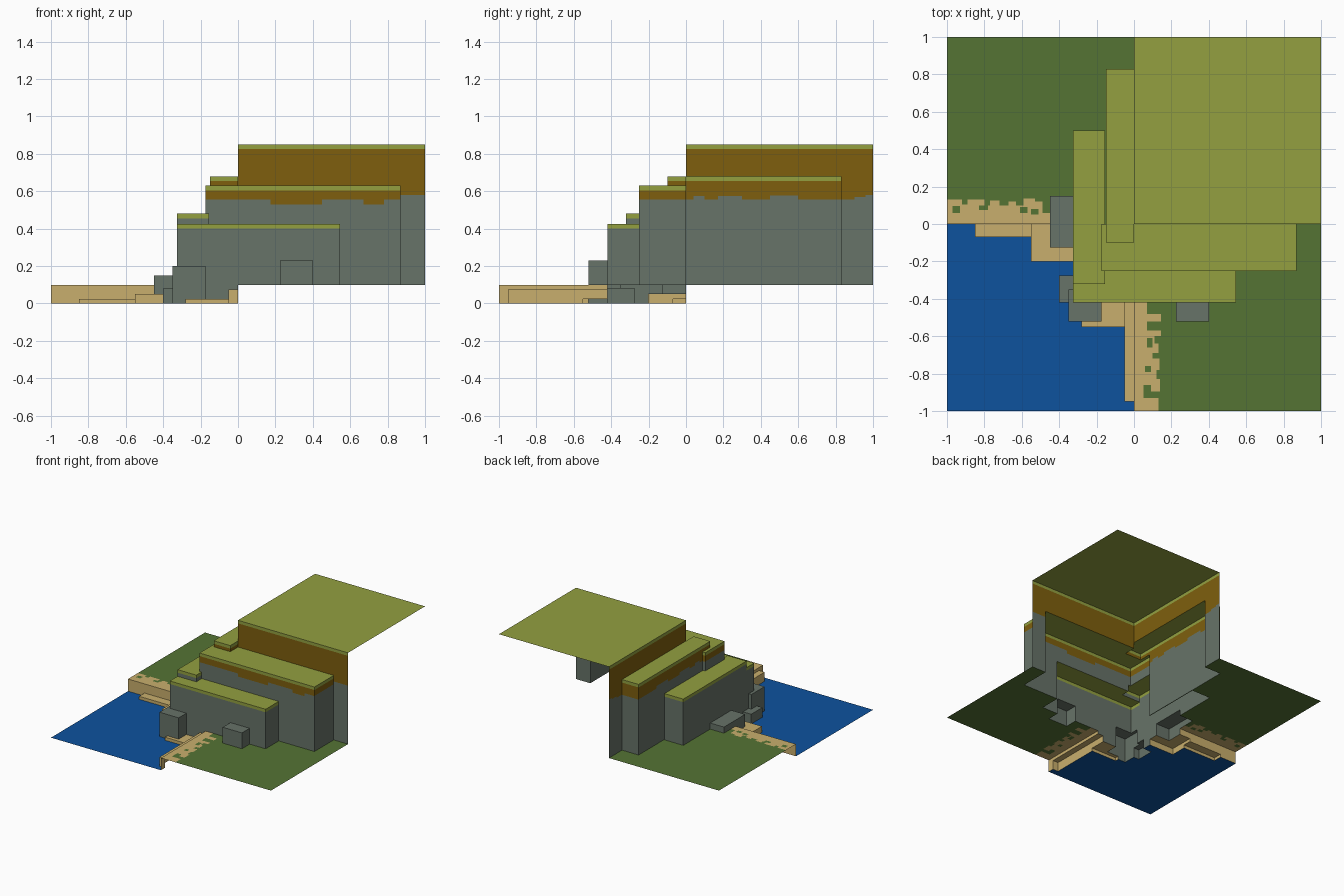
import bpy, bmesh

if "Cube" in bpy.data.objects:
    bpy.data.objects.remove(bpy.data.objects["Cube"])

# ---- colours (sRGB picked values turned into linear) ----
def linear(c):
    c /= 255
    return c / 12.92 if c <= 0.04045 else ((c + 0.055) / 1.055) ** 2.4

COLOURS = {
    "light_grass": (147, 160, 64), "dark_grass": (85, 116, 52),
    "dirt": (126, 95, 13), "rock": (103, 115, 104),
    "sand": (201, 175, 109), "water": (13, 82, 158),
}
NAMES = list(COLOURS)
MATS = []
for n, rgb in COLOURS.items():
    m = bpy.data.materials.new(n)
    m.diffuse_color = [linear(c) for c in rgb] + [1]
    m.use_nodes = True
    m.node_tree.nodes["Principled BSDF"].inputs["Base Color"].default_value = m.diffuse_color
    MATS.append(m)

# ---- parts: name, (x0, y0, x1, y1), height, style ----
# The terrain is an open shell: at each spot the highest part is exposed,
# and later parts win at equal height.
PARTS = [
    ("water", (-1, -1, 0, 0), 0, "water"),
    ("ground_back_left", (-1, 0, 0, 1), .1, "ground"),
    ("ground_front_right", (0, -1, 1, 0), .1, "ground"),
    ("beach_step_left_low", (-.85, -.07, 0, 0), .025, "sand"),
    ("beach_step_left_high", (-.55, -.2, 0, 0), .05, "sand"),
    ("beach_step_right_low", (-.28, -.55, 0, 0), .025, "sand"),
    ("beach_step_right_high", (-.05, -.95, 0, 0), .075, "sand"),
    ("rock_left", (-.45, -.125, -.2, .15), .15, "rock"),
    ("rock_corner_small", (-.4, -.42, -.2, -.275), .08, "rock"),
    ("rock_corner", (-.35, -.52, -.175, -.35), .2, "rock"),
    ("rock_front", (.225, -.52, .4, -.4), .23, "rock"),
    ("ledge_front_low", (-.325, -.42, .545, 0), .425, "ledge"),
    ("ledge_left_low", (-.325, -.32, -.155, .5), .48, "ledge"),
    ("ledge_front_high", (-.175, -.25, .87, 0), .63, "cliff"),
    ("ledge_left_high", (-.15, -.1, 0, .83), .68, "cliff"),
    ("plateau", (0, 0, 1, 1), .85, "cliff"),
]

# ragged sand edging on the grass: (start along the shore, depth)
LEFT_EDGE = [(-1, .13), (-.92, .105), (-.89, .13), (-.8, .1), (-.77, .125), (-.72, .1),
             (-.67, .12), (-.63, .1), (-.59, .135), (-.53, .12), (-.49, .06), (-.4, .06)]
RIGHT_EDGE = [(-1, .13), (-.93, .05), (-.895, .14), (-.83, .12), (-.78, .135), (-.72, .1),
              (-.69, .13), (-.64, .11), (-.6, .145), (-.57, .07), (-.52, .145), (-.48, .07), (-.4, .07)]
for (a, d), (b, _) in zip(LEFT_EDGE, LEFT_EDGE[1:]):
    PARTS.append(("sand_edge_left", (a, 0, b, d), .1, "sand"))
for (a, d), (b, _) in zip(RIGHT_EDGE, RIGHT_EDGE[1:]):
    PARTS.append(("sand_edge_right", (0, a, d, b), .1, "sand"))
# small grass tufts inside the sand
for r in [(-.97, .06, -.93, .095), (-.83, .075, -.78, .1), (-.61, .06, -.57, .09), (-.55, .05, -.51, .08),
          (.05, -.9, .09, -.86), (.06, -.79, .09, -.76), (.07, -.66, .1, -.61)]:
    PARTS.append(("grass_tufts", r, .1, "ground"))

TOP = {"water": "water", "ground": "dark_grass", "sand": "sand", "rock": "rock",
       "ledge": "light_grass", "cliff": "light_grass"}

# stepped lower edge of the dirt band, along x and along y
DIRT_X = [(-1, .555), (.175, .53), (.45, .555), (.67, .53), (.78, .555), (.87, .58)]
DIRT_Y = [(-1, .557), (.04, .575), (.1, .557), (.17, .575), (.3, .557), (.45, .578),
          (.6, .557), (.9, .57), (.96, .58)]

def dirt_bottom(steps, t):
    return [z for s, z in steps if s <= t][-1]

def bands(style, h, low):
    """Wall colours from the top down: (colour, bottom height)."""
    if style in ("ground", "sand"):
        return [("sand", -1)]
    if style == "ledge":
        return [("light_grass", h - .025), ("rock", -1)]
    if style == "cliff":
        return [("light_grass", h - .025), ("dirt", low), ("rock", -1)]
    return [("rock", -1)]

# ---- shared grid of all part borders ----
def breaks(i, steps):
    vals = {p[1][i] for p in PARTS} | {p[1][i + 2] for p in PARTS} | {s for s, _ in steps}
    return sorted(vals)

XS, YS = breaks(0, DIRT_X), breaks(1, DIRT_Y)

def exposed(i, j):
    x, y = (XS[i] + XS[i + 1]) / 2, (YS[j] + YS[j + 1]) / 2
    best = None
    for p in PARTS:
        x0, y0, x1, y1 = p[1]
        if x0 < x < x1 and y0 < y < y1 and (best is None or p[2] >= best[2]):
            best = p
    return best

NX, NY = len(XS) - 1, len(YS) - 1
GRID = [[exposed(i, j) for j in range(NY)] for i in range(NX)]
MESHES = {}

def add_face(name, pts, colour):
    bm, verts = MESHES.setdefault(name, (bmesh.new(), {}))
    vs = []
    for p in pts:
        k = tuple(round(c, 4) for c in p)
        if k not in verts:
            verts[k] = bm.verts.new(k)
        vs.append(verts[k])
    bm.faces.new(vs).material_index = NAMES.index(colour)

def add_wall(a, b, p, q, steps, t):
    """Wall over the line p-q; part a lies behind it, part b in front."""
    if a[2] == b[2]:
        return
    if a[2] < b[2]:
        a, b, p, q = b, a, q, p
    name, _, top, style = a
    for colour, bottom in bands(style, top, dirt_bottom(steps, t)):
        low = max(bottom, b[2])
        if low < top - 1e-5:
            add_face(name, [(*p, low), (*q, low), (*q, top), (*p, top)], colour)
            top = low

for i in range(NX):
    for j in range(NY):
        x0, x1, y0, y1 = XS[i], XS[i + 1], YS[j], YS[j + 1]
        part = GRID[i][j]
        h = part[2]
        # exposed top
        add_face(part[0], [(x0, y0, h), (x1, y0, h), (x1, y1, h), (x0, y1, h)], TOP[part[3]])
        # walls towards the next cells
        if i + 1 < NX:
            add_wall(part, GRID[i + 1][j], (x1, y0), (x1, y1), DIRT_Y, (y0 + y1) / 2)
        if j + 1 < NY:
            add_wall(part, GRID[i][j + 1], (x1, y1), (x0, y1), DIRT_X, (x0 + x1) / 2)

# ---- one object per part, flat regions merged ----
for name, (bm, _) in MESHES.items():
    bmesh.ops.dissolve_limit(bm, angle_limit=.01, verts=bm.verts[:], edges=bm.edges[:],
                             delimit={'MATERIAL'})
    me = bpy.data.meshes.new(name)
    for m in MATS:
        me.materials.append(m)
    bm.to_mesh(me)
    bm.free()
    bpy.context.collection.objects.link(bpy.data.objects.new(name, me))
